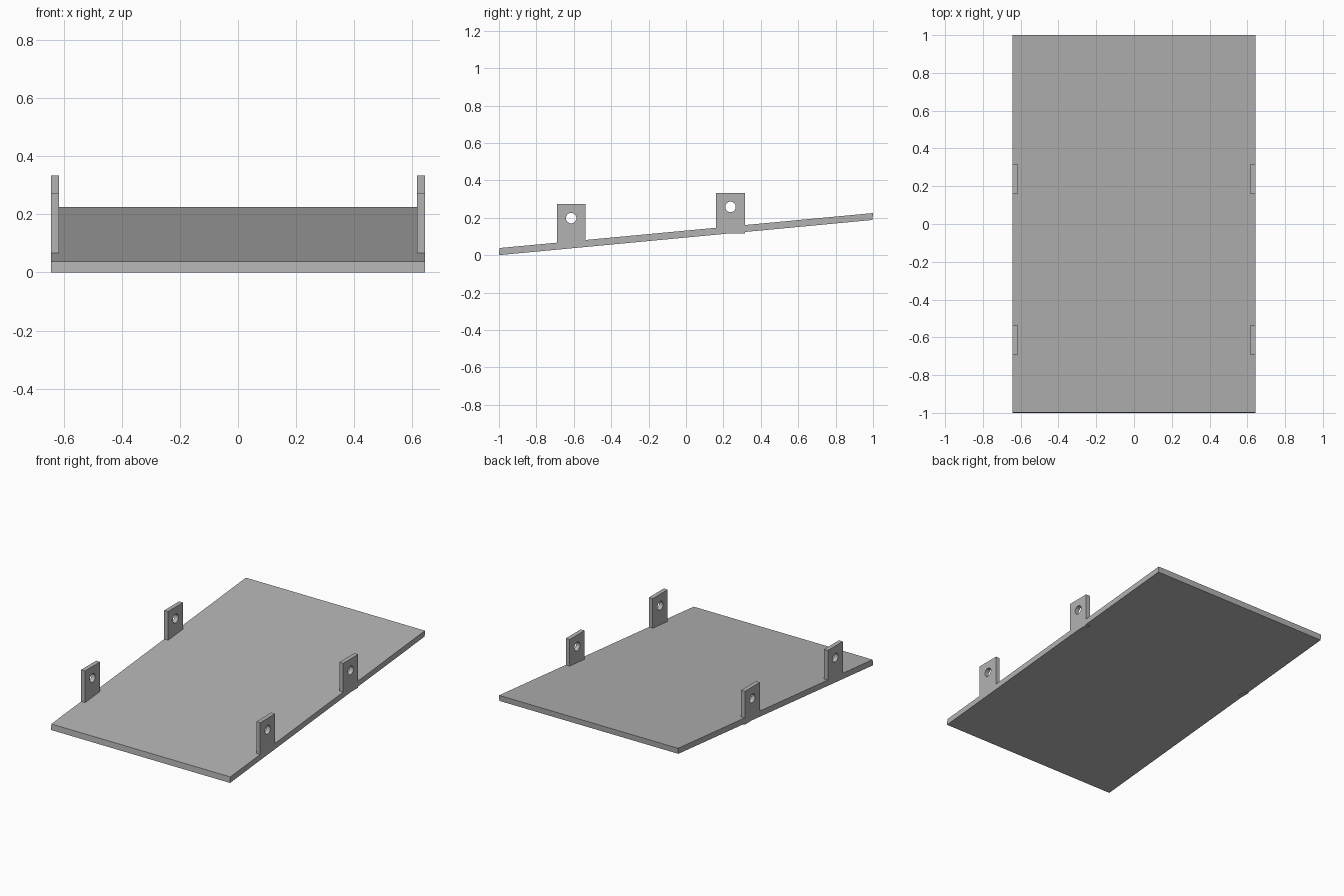
import bpy, bmesh, math

old = bpy.data.objects.get("Cube")
if old:
    bpy.data.objects.remove(old, do_unlink=True)

grey = bpy.data.materials.new("plain_grey")
grey.use_nodes = True
colour = (0.45, 0.45, 0.45, 1)
grey.diffuse_color = colour
grey.node_tree.nodes["Principled BSDF"].inputs["Base Color"].default_value = colour

HALF_W = 0.643
TAB_T = 0.028


def side_profile(name, loops, x0, x1):
    """Fill closed (y, z) loops, holes included, and extrude them along x."""
    bm = bmesh.new()
    for loop in loops:
        verts = [bm.verts.new((x0, y, z)) for y, z in loop]
        for i, v in enumerate(verts):
            bm.edges.new((v, verts[i - 1]))
    bmesh.ops.triangle_fill(bm, edges=bm.edges[:], use_beauty=True, normal=(1, 0, 0))
    result = bmesh.ops.extrude_face_region(bm, geom=bm.faces[:], use_keep_orig=True)
    moved = [g for g in result["geom"] if isinstance(g, bmesh.types.BMVert)]
    bmesh.ops.translate(bm, verts=moved, vec=(x1 - x0, 0, 0))
    bmesh.ops.recalc_face_normals(bm, faces=bm.faces[:])
    bmesh.ops.dissolve_limit(bm, angle_limit=0.01, verts=bm.verts[:], edges=bm.edges[:])
    mesh = bpy.data.meshes.new(name)
    bm.to_mesh(mesh)
    bm.free()
    mesh.materials.append(grey)
    obj = bpy.data.objects.new(name, mesh)
    bpy.context.collection.objects.link(obj)
    bpy.ops.object.select_all(action="DESELECT")
    obj.select_set(True)
    bpy.context.view_layer.objects.active = obj
    bpy.ops.object.shade_smooth_by_angle(angle=math.radians(30))
    return obj


# Sloping flat panel
side_profile("sloping_panel",
             [[(-1, 0), (0.997, 0.188), (1, 0.225), (-0.997, 0.038)]],
             -HALF_W, HALF_W)

# Upright mounting tabs with a round hole, on both long edges
for place, yc, bottom, top in (("front", -0.614, 0.056, 0.273),
                               ("rear", 0.238, 0.117, 0.333)):
    half = 0.077
    outline = [(yc - half, bottom), (yc + half, bottom),
               (yc + half, top), (yc - half, top)]
    angles = [math.tau * i / 32 for i in range(32)]
    hole = [(yc + 0.028 * math.cos(a), top - 0.075 + 0.028 * math.sin(a)) for a in angles]
    side_profile(f"{place}_left_tab", [outline, hole], HALF_W - TAB_T, HALF_W)
    side_profile(f"{place}_right_tab", [outline, hole], -HALF_W, TAB_T - HALF_W)
